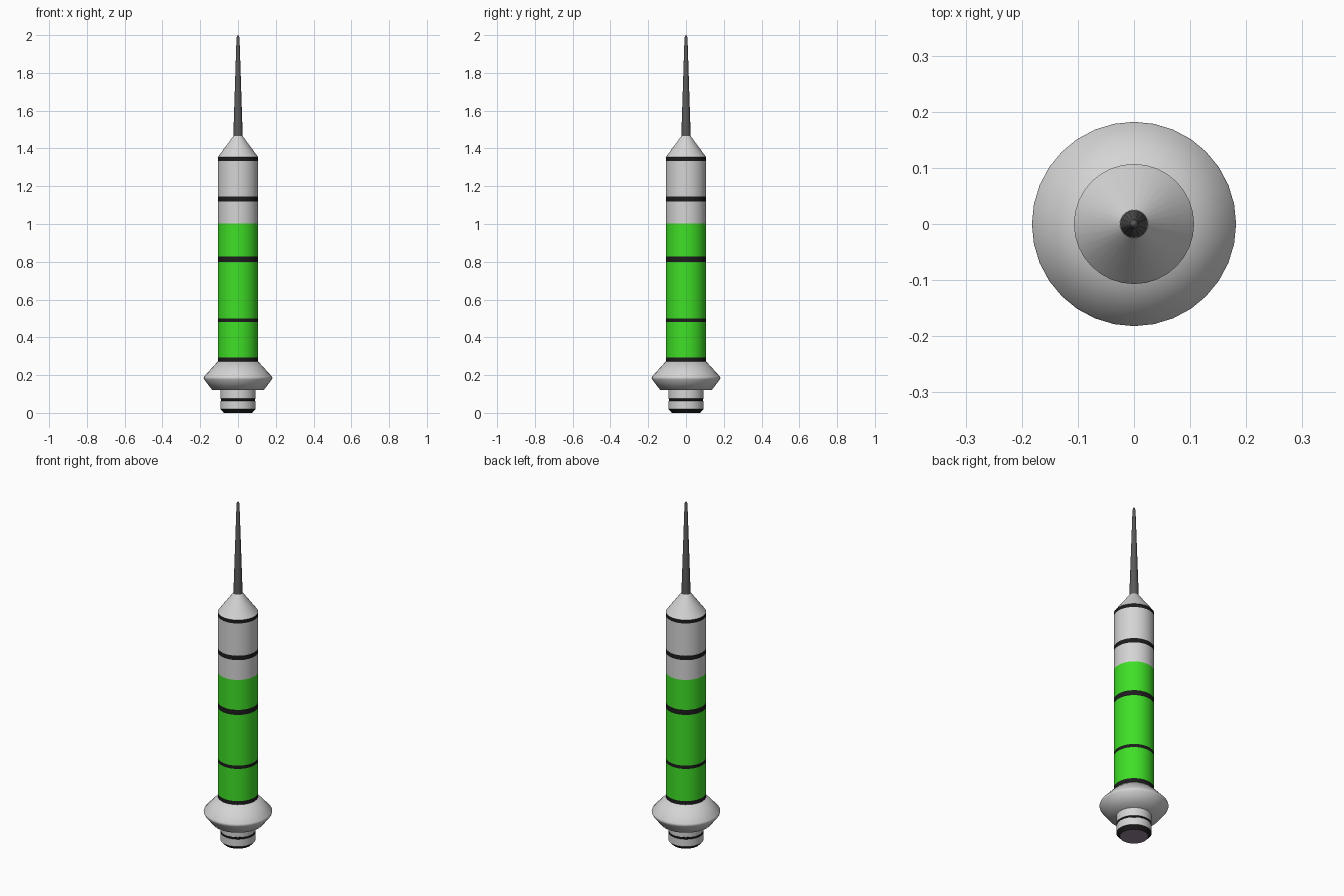
import bpy, bmesh, math

if "Cube" in bpy.data.objects:
    bpy.data.objects.remove(bpy.data.objects["Cube"])


def material(name, rgb):
    m = bpy.data.materials.new(name)
    m.diffuse_color = (*rgb, 1)
    m.use_nodes = True
    m.node_tree.nodes["Principled BSDF"].inputs["Base Color"].default_value = m.diffuse_color
    return m


GREY = material("light grey", (0.66, 0.66, 0.66))
GREEN = material("bright green", (0.05, 0.74, 0.02))
BLACK = material("near black", (0.012, 0.012, 0.012))
STEEL = material("dark steel", (0.10, 0.10, 0.10))
MAUVE = material("mauve grey", (0.32, 0.23, 0.31))


def lathe(name, profile, mats, sides=32, angle=30):
    """Spin (radius, z, material index of the section above) about z."""
    bm = bmesh.new()
    rings = []
    for r, z, _ in profile:
        if r == 0:
            rings.append([bm.verts.new((0, 0, z))] * sides)
        else:
            rings.append([bm.verts.new((r * math.cos(2 * math.pi * i / sides),
                                        r * math.sin(2 * math.pi * i / sides), z))
                          for i in range(sides)])
    for k in range(len(rings) - 1):
        a, b = rings[k], rings[k + 1]
        for i in range(sides):
            j = (i + 1) % sides
            loop = list(dict.fromkeys((a[i], a[j], b[j], b[i])))
            bm.faces.new(loop).material_index = profile[k][2]
    bmesh.ops.recalc_face_normals(bm, faces=bm.faces)
    mesh = bpy.data.meshes.new(name)
    bm.to_mesh(mesh)
    bm.free()
    for m in mats:
        mesh.materials.append(m)
    ob = bpy.data.objects.new(name, mesh)
    bpy.context.collection.objects.link(ob)
    bpy.ops.object.select_all(action='DESELECT')
    ob.select_set(True)
    bpy.context.view_layer.objects.active = ob
    bpy.ops.object.shade_smooth_by_angle(angle=math.radians(angle))
    return ob


# base plug: mauve underside, black chamfer, thin groove
lathe("base_plug", [(0, 0, 0), (0.075, 0, 1), (0.093, 0.02, 2), (0.093, 0.063, 1),
                    (0.09, 0.065, 1), (0.09, 0.073, 1), (0.093, 0.075, 2),
                    (0.093, 0.125, 2), (0, 0.125, 2)], [MAUVE, BLACK, GREY])

# wide collar, softly shaded across its widest edge
lathe("collar", [(0, 0.122, 0), (0.137, 0.122, 0), (0.18, 0.178, 0), (0.182, 0.185, 0),
                 (0.18, 0.192, 0), (0.107, 0.272, 0), (0, 0.272, 0)], [GREY], angle=60)

# barrel: green below, grey above, divided by black bands
R = 0.107
cuts = [(0.272, 2), (0.293, 1), (0.482, 2), (0.501, 1), (0.798, 2), (0.828, 1),
        (1.003, 0), (1.119, 2), (1.145, 0), (1.334, 2), (1.354, 0)]
lathe("barrel", [(R, z, m) for z, m in cuts] + [(0.025, 1.465, 0), (0, 1.465, 0)],
      [GREY, GREEN, BLACK])

# tapered spike
lathe("spike", [(0, 1.462, 0), (0.025, 1.462, 0), (0.008, 1.985, 0), (0.004, 1.997, 0),
                (0, 2.0, 0)], [STEEL], sides=16, angle=40)
